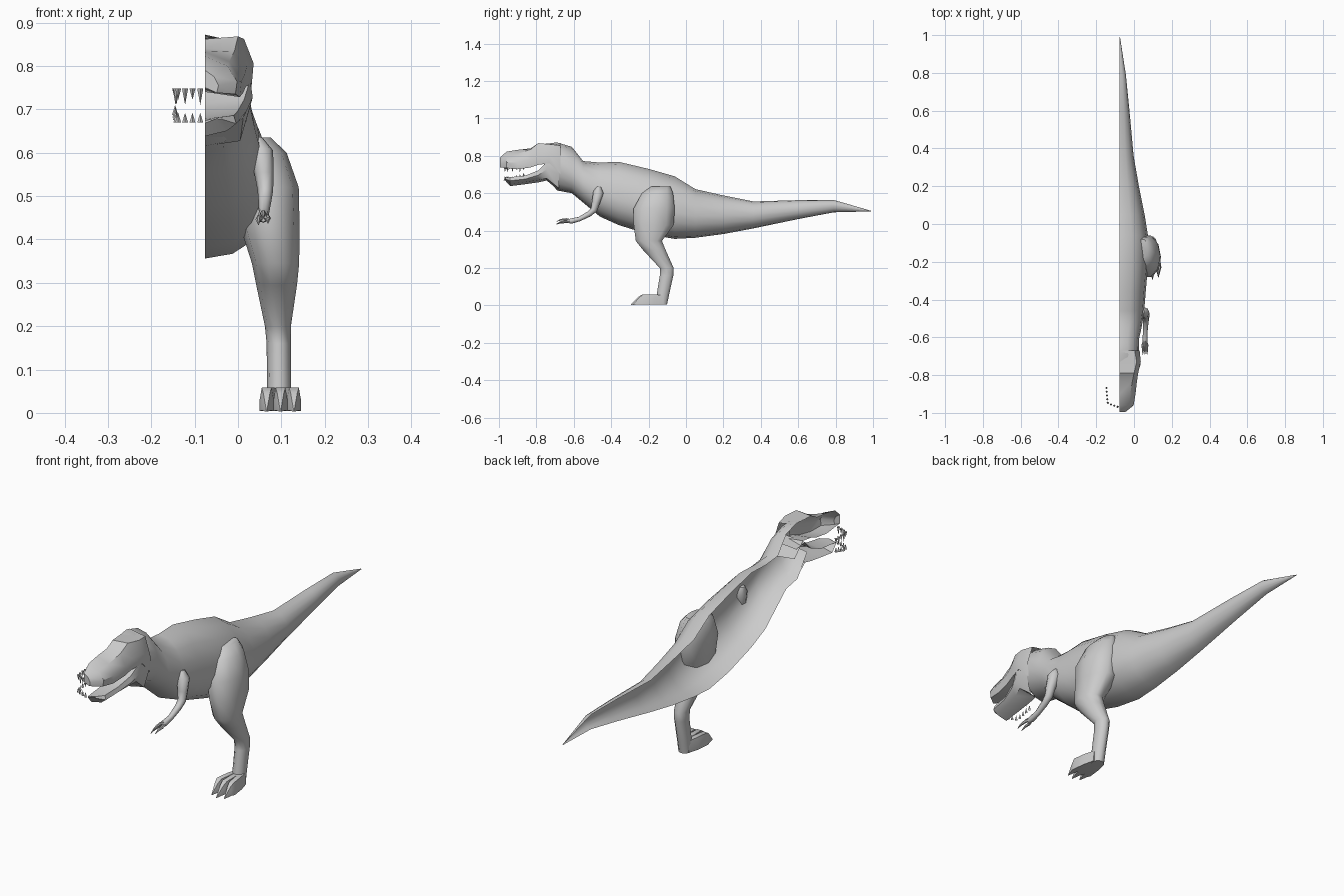
import bpy, bmesh, math
from mathutils import Vector

if "Cube" in bpy.data.objects:
    bpy.data.objects.remove(bpy.data.objects["Cube"])

CUT = -0.076   # open centre plane of the half model


def finish(bm, name, angle=50):
    bmesh.ops.recalc_face_normals(bm, faces=bm.faces)
    me = bpy.data.meshes.new(name)
    bm.to_mesh(me)
    bm.free()
    ob = bpy.data.objects.new(name, me)
    bpy.context.collection.objects.link(ob)
    bpy.ops.object.select_all(action='DESELECT')
    ob.select_set(True)
    bpy.context.view_layer.objects.active = ob
    bpy.ops.object.shade_smooth_by_angle(angle=math.radians(angle))
    return ob


def loft(bm, rings, closed, cap_start=False, cap_end=False):
    rows = [[bm.verts.new(p) for p in r] for r in rings]
    n = len(rows[0])
    for a, b in zip(rows, rows[1:]):
        for i in range(n if closed else n - 1):
            j = (i + 1) % n
            bm.faces.new((a[i], a[j], b[j], b[i]))
    if cap_start:
        bm.faces.new(rows[0])
    if cap_end:
        bm.faces.new(rows[-1])


def tube(bm, path, sides=8):
    # path points are (x, y, z, radius)
    rings = []
    for i, (x, y, z, r) in enumerate(path):
        d = Vector(path[min(i + 1, len(path) - 1)][:3]) - Vector(path[max(i - 1, 0)][:3])
        v = d.cross(Vector((1, 0, 0))).normalized()
        rings.append([Vector((x + r * math.cos(t), y, z)) + v * r * math.sin(t)
                      for t in (2 * math.pi * k / sides for k in range(sides))])
    loft(bm, rings, True, True, True)


# Torso, neck and tail: (y, top z, bottom z, outer x, height of widest point)
body = [(-0.76, .862, .71, .015, .5), (-0.69, .872, .615, .028, .5), (-0.61, .848, .60, .026, .45),
        (-0.55, .772, .55, .040, .45), (-0.46, .764, .475, .054, .42), (-0.36, .768, .43, .062, .4),
        (-0.20, .73, .38, .076, .42), (-0.06, .69, .356, .074, .42), (0.05, .622, .362, .056, .45),
        (0.20, .588, .382, .026, .47), (0.36, .556, .412, -.002, .5), (0.60, .563, .462, -.024, .5),
        (0.79, .564, .498, -.043, .55), (0.99, .506, .503, -.074, .5)]
bm = bmesh.new()
rings = []
for y, zt, zb, xo, m in body:
    zm = zb + m * (zt - zb)
    ring = []
    for k in range(9):
        t = math.pi * k / 8
        c = math.cos(t)
        h = (zt - zm) if c > 0 else (zm - zb)
        ring.append((CUT + (xo - CUT) * math.sin(t) ** 0.9, y, zm + c * h))
    rings.append(ring)
loft(bm, rings, False)
finish(bm, "torso_and_tail")

# Upper head: (y, centre top z, brow z, mouth z, brow x, cheek x)
skull = [(-0.995, .79, .775, .738, -.055, -.045), (-0.96, .822, .80, .735, -.025, -.002),
         (-0.90, .832, .81, .728, -.02, .008), (-0.83, .840, .835, .738, -.008, .016),
         (-0.79, .862, .868, .752, .000, .022), (-0.73, .866, .862, .76, .014, .036),
         (-0.67, .868, .855, .70, .004, .030)]
bm = bmesh.new()
loft(bm, [[(CUT, y, zt), (bx, y, br), (cx, y, (br * .45 + zm * .55)), (cx - .004, y, zm),
           (CUT, y, zm + .012)] for y, zt, br, zm, bx, cx in skull], False, True)
finish(bm, "upper_head", 35)

# Lower jaw: (y, top z, bottom z, outer x)
jaw = [(-0.967, .682, .668, -.035), (-0.94, .686, .638, -.004), (-0.86, .694, .648, .004),
       (-0.79, .722, .658, .020), (-0.745, .768, .668, .034), (-0.68, .76, .615, .027)]
bm = bmesh.new()
loft(bm, [[(CUT, y, zt - .008), (xo - .006, y, zt), (xo, y, zt * .6 + zb * .4),
           (xo - .022, y, zb + .012), (CUT, y, zb)] for y, zt, zb, xo in jaw], False, True)
finish(bm, "lower_jaw", 35)

# Teeth along the opposite side of the mouth
bm = bmesh.new()
spots = [(-.145, -.868), (-.144, -.888), (-.143, -.908), (-.142, -.928), (-.138, -.947),
         (-.122, -.955), (-.105, -.962), (-.087, -.968)]
for i, (x, y) in enumerate(spots):
    for base, tip in ((.748, .722 - .012 * (i % 2)), (.669 + max(0, 3 - i) * .006, .692 + max(0, 3 - i) * .006)):
        ring = [bm.verts.new((x + .007 * a, y + .007 * b, base))
                for a, b in ((1, 0), (0, 1), (-1, 0), (0, -1))]
        point = bm.verts.new((x, y, tip))
        for k in range(4):
            bm.faces.new((ring[k], ring[(k + 1) % 4], point))
finish(bm, "teeth", 20)

# Leg: (z, front y, back y, inner x, outer x)
leg = [(.635, -.19, -.08, .02, .075), (.60, -.24, -.065, -.01, .112), (.52, -.285, -.055, -.01, .14),
       (.43, -.285, -.06, .005, .142), (.345, -.272, -.125, .032, .141), (.295, -.232, -.105, .042, .136),
       (.20, -.142, -.064, .062, .122), (.16, -.142, -.066, .066, .122), (.06, -.158, -.088, .067, .122),
       (.004, -.16, -.1, .068, .122)]
bm = bmesh.new()
loft(bm, [[((a + b) / 2 + (b - a) / 2 * math.cos(t), (f + r) / 2 + (r - f) / 2 * math.sin(t), z)
           for t in (2 * math.pi * k / 10 for k in range(10))] for z, f, r, a, b in leg], True, True, True)
finish(bm, "leg")

# Toes with pointed claws: (y, half width, top z, bottom z)
toe = [(-.12, .012, .056, .005), (-.17, .016, .058, .004), (-.235, .016, .058, .004),
       (-.255, .011, .046, .006), (-.275, .006, .026, .004), (-.295, .001, .006, .003)]
for i, (x0, x1, shift) in enumerate(((.08, .066, .012), (.097, .098, 0), (.112, .129, .012))):
    bm = bmesh.new()
    rings = []
    for k, (y, w, zt, zb) in enumerate(toe):
        x = x0 + (x1 - x0) * min(1, k / 2)
        yy = y + shift * k / 5
        zm = (zt + zb) / 2
        rings.append([(x - w * .7, yy, zt), (x + w * .7, yy, zt), (x + w, yy, zm),
                      (x + w, yy, zb), (x - w, yy, zb), (x - w, yy, zm)])
    loft(bm, rings, True, True, True)
    finish(bm, f"toe_{i + 1}", 40)

# Arm and fingers
bm = bmesh.new()
tube(bm, [(.044, -.465, .635, .012), (.053, -.468, .605, .028), (.060, -.482, .55, .022), (.063, -.492, .512, .018),
          (.062, -.52, .488, .015), (.060, -.57, .462, .012), (.058, -.61, .452, .014), (.058, -.632, .45, .01)])
finish(bm, "arm")
for i, (x, z) in enumerate(((.047, .440), (.058, .455), (.069, .443))):
    bm = bmesh.new()
    tube(bm, [(.058, -.605, .452, .008), (x, -.64, z + .006, .007), (x, -.67, z + .003, .005),
              (x, -.692, z - .006, .001)], 6)
    finish(bm, f"finger_{i + 1}")
